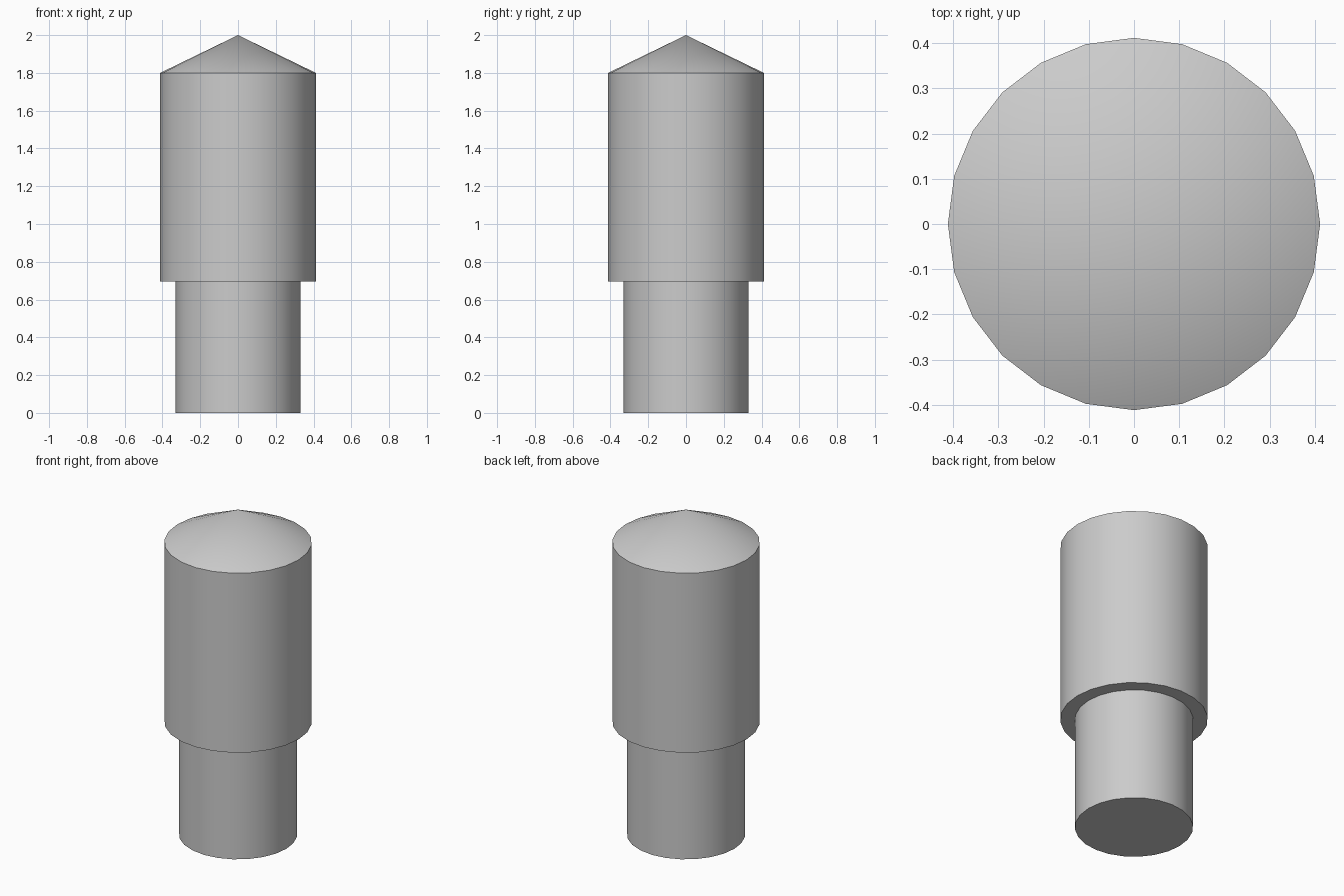
import bpy
import bmesh
from math import cos, sin, tau, radians

cube = bpy.data.objects.get("Cube")
if cube:
    bpy.data.objects.remove(cube, do_unlink=True)

SIDES = 24
GREY = (0.6, 0.6, 0.6, 1.0)

metal = bpy.data.materials.new("plain grey")
metal.use_nodes = True
metal.diffuse_color = GREY
metal.node_tree.nodes["Principled BSDF"].inputs["Base Color"].default_value = GREY


def ring(bm, radius, z):
    return [bm.verts.new((radius * cos(tau * i / SIDES), radius * sin(tau * i / SIDES), z))
            for i in range(SIDES)]


def bridge(bm, low, high):
    for i in range(SIDES):
        j = (i + 1) % SIDES
        bm.faces.new((low[i], low[j], high[j], high[i]))


# Stepped pin: narrow shank, wide body and pointed tip in one closed surface
bm = bmesh.new()
profile = [(0.33, 0.0), (0.33, 0.695), (0.412, 0.695), (0.412, 1.8)]
rings = [ring(bm, r, z) for r, z in profile]
bm.faces.new(rings[0][::-1])
for low, high in zip(rings, rings[1:]):
    bridge(bm, low, high)

# Conical tip
apex = bm.verts.new((0, 0, 2.0))
top = rings[-1]
for i in range(SIDES):
    bm.faces.new((top[i], top[(i + 1) % SIDES], apex))

mesh = bpy.data.meshes.new("stepped_pin")
bm.to_mesh(mesh)
bm.free()
mesh.materials.append(metal)
pin = bpy.data.objects.new("stepped_pin", mesh)
bpy.context.collection.objects.link(pin)

# Smooth sides with crisp rims
bpy.ops.object.select_all(action='DESELECT')
pin.select_set(True)
bpy.context.view_layer.objects.active = pin
bpy.ops.object.shade_smooth_by_angle(angle=radians(20))
